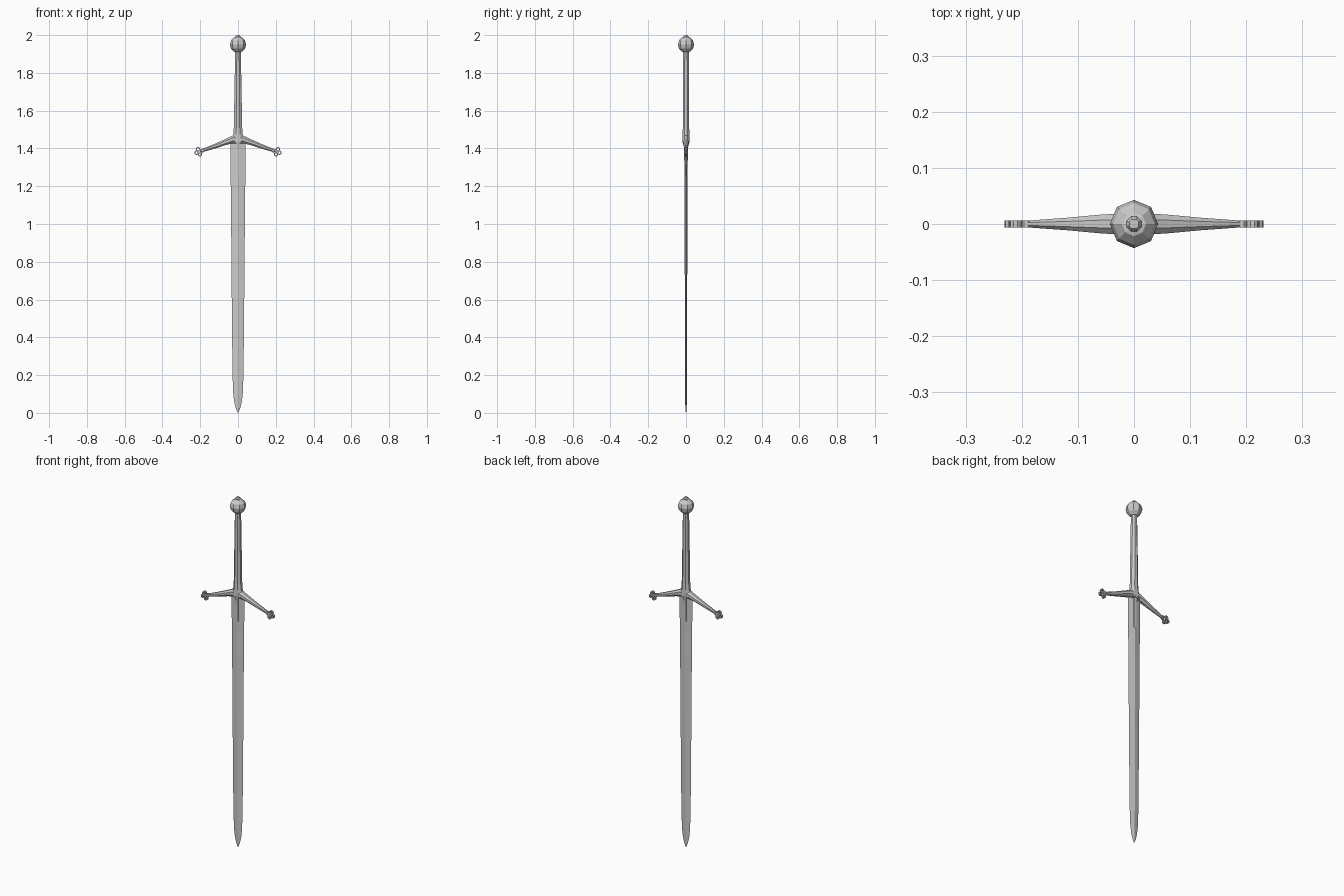
import bpy, bmesh, math
from mathutils import Vector, Matrix

if "Cube" in bpy.data.objects:
    bpy.data.objects.remove(bpy.data.objects["Cube"])


def finish(bm, name):
    bmesh.ops.recalc_face_normals(bm, faces=bm.faces)
    me = bpy.data.meshes.new(name)
    bm.to_mesh(me)
    bm.free()
    ob = bpy.data.objects.new(name, me)
    bpy.context.collection.objects.link(ob)
    return ob


def loft(name, sections, sides, along_x=False, turn=0.0):
    """Skin regular rings: (z, rx, ry), or (x, centre z, ry, rz) along x."""
    bm = bmesh.new()
    rings = []
    for s in sections:
        ring = []
        for i in range(sides):
            a = 2 * math.pi * (i + turn) / sides
            c, d = math.cos(a), math.sin(a)
            if along_x:
                p = (s[0], s[2] * c, s[1] + s[3] * d)
            else:
                p = (s[1] * c, s[2] * d, s[0])
            ring.append(bm.verts.new(p))
        rings.append(ring)
    for a, b in zip(rings, rings[1:]):
        for i in range(sides):
            j = (i + 1) % sides
            bm.faces.new((a[i], a[j], b[j], b[i]))
    bm.faces.new(rings[0])
    bm.faces.new(rings[-1])
    return finish(bm, name)


# Blade: diamond section with a pointed tip
loft("blade", [(0.0, 0.0008, 0.0008), (0.025, 0.012, 0.003), (0.06, 0.02, 0.005),
               (0.10, 0.025, 0.0055), (0.20, 0.029, 0.006), (0.70, 0.034, 0.0065),
               (1.10, 0.037, 0.008), (1.25, 0.039, 0.008), (1.45, 0.041, 0.009)], 4)

# Langets: narrow strip lying over the blade below the guard
loft("langet", [(1.255, 0.011, 0.012), (1.40, 0.011, 0.014), (1.45, 0.014, 0.024)],
     4, turn=0.5)

# Grip: tapered octagon flaring into the guard
loft("grip", [(1.43, 0.036, 0.020), (1.455, 0.034, 0.021), (1.475, 0.027, 0.020),
              (1.51, 0.024, 0.018), (1.72, 0.020, 0.018), (1.93, 0.016, 0.017)], 8, turn=0.5)

# Pommel: faceted ball with a small peen button
bm = bmesh.new()
bmesh.ops.create_uvsphere(bm, u_segments=8, v_segments=6, radius=0.043,
                          matrix=Matrix.Translation((0, 0, 1.95)))
finish(bm, "pommel")
loft("pommel_button", [(1.975, 0.014, 0.014), (1.993, 0.014, 0.014), (2.0, 0.009, 0.009)],
     8, turn=0.5)

# Guard: two sloping, tapering arms
arm = [(0.0, 1.449, 0.021, 0.024), (0.03, 1.447, 0.020, 0.022), (0.06, 1.436, 0.018, 0.018),
       (0.12, 1.413, 0.012, 0.014), (0.197, 1.386, 0.006, 0.009)]
left = [(-x, z, ry, rz) for x, z, ry, rz in reversed(arm[1:])]
loft("guard", left + arm, 8, along_x=True, turn=0.5)


def ring_lobe(bm, centre, outer, inner, depth, sides=10):
    """Flat open ring facing the front."""
    loops = []
    for r, y in ((outer, -depth), (outer, depth), (inner, depth), (inner, -depth)):
        loops.append([bm.verts.new(centre + Vector((r * math.cos(t), y, r * math.sin(t))))
                      for t in (2 * math.pi * i / sides for i in range(sides))])
    for k in range(4):
        a, b = loops[k], loops[(k + 1) % 4]
        for i in range(sides):
            j = (i + 1) % sides
            bm.faces.new((a[i], a[j], b[j], b[i]))


# Quatrefoil finials: four rings at each arm end, aligned to the slope
slope = math.atan2(-0.07, 0.2)
for side, label in ((1, "right"), (-1, "left")):
    bm = bmesh.new()
    for q in range(4):
        t = slope + q * math.pi / 2
        ring_lobe(bm, Vector((side * (0.206 + 0.0145 * math.cos(t)), 0,
                              1.382 + 0.0145 * math.sin(t))), 0.0115, 0.006, 0.006)
    finish(bm, "quatrefoil_" + label)
